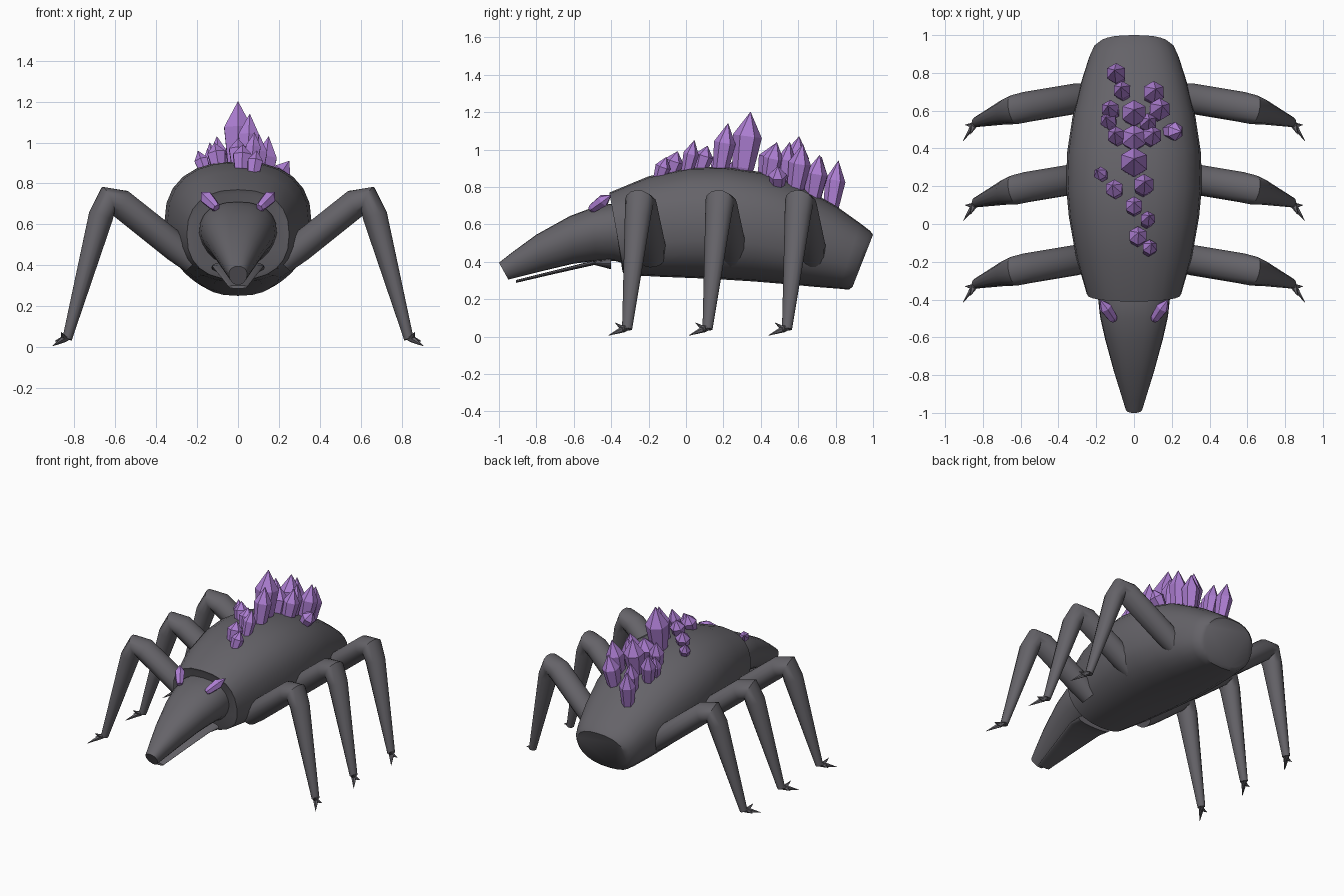
import bpy, bmesh, math
from mathutils import Vector

cube = bpy.data.objects.get("Cube")
if cube:
    bpy.data.objects.remove(cube)


def material(name, rgb):
    m = bpy.data.materials.new(name)
    m.use_nodes = True
    m.diffuse_color = (*rgb, 1)
    m.node_tree.nodes["Principled BSDF"].inputs["Base Color"].default_value = (*rgb, 1)
    return m


HIDE = material("dark grey hide", (0.13, 0.125, 0.14))
CRYSTAL = material("violet crystal", (0.42, 0.21, 0.65))


def loft(name, rings, mat, smooth=True, mirror=False):
    """Skin a list of equal rings and close both ends."""
    bm = bmesh.new()
    loops = [[bm.verts.new(p) for p in ring] for ring in rings]
    n = len(loops[0])
    for a, b in zip(loops, loops[1:]):
        for i in range(n):
            j = (i + 1) % n
            bm.faces.new((a[i], a[j], b[j], b[i]))
    bm.faces.new(loops[0])
    bm.faces.new(loops[-1])
    bmesh.ops.recalc_face_normals(bm, faces=bm.faces)
    mesh = bpy.data.meshes.new(name)
    bm.to_mesh(mesh)
    bm.free()
    mesh.materials.append(mat)
    if smooth:
        for p in mesh.polygons:
            p.use_smooth = True
        mesh.set_sharp_from_angle(angle=math.radians(40))
    ob = bpy.data.objects.new(name, mesh)
    bpy.context.collection.objects.link(ob)
    if mirror:
        ob.modifiers.new("mirror", 'MIRROR').use_mirror_merge = False
    return ob


def section(yt, zt, yb, zb, half, power=2.4, keel=0.0, n=24):
    """Rounded cross-section between a top and a bottom point; keel narrows its base."""
    top, bottom = Vector((0, yt, zt)), Vector((0, yb, zb))
    mid, up = (top + bottom) / 2, (top - bottom) / 2
    pts = []
    for i in range(n):
        a = math.tau * i / n
        c, s = math.cos(a), math.sin(a)
        x = math.copysign(abs(c) ** (2 / power), c)
        v = math.copysign(abs(s) ** (2 / power), s)
        pts.append(mid + up * v + Vector((half * x * (1 + keel * min(v, 0)), 0, 0)))
    return pts


def tube(points, radii, n=12, wide=1.0):
    """Rings along a path, mitred at the bends."""
    pts = [Vector(p) for p in points]
    rings = []
    for i, p in enumerate(pts):
        t = Vector()
        if i:
            t += (p - pts[i - 1]).normalized()
        if i < len(pts) - 1:
            t += (pts[i + 1] - p).normalized()
        t.normalize()
        ref = Vector((0, 1, 0)) if abs(t.y) < 0.8 else Vector((1, 0, 0))
        side = (ref - t * ref.dot(t)).normalized()
        other = t.cross(side)
        rings.append([p + radii[i] * (side * wide * math.cos(math.tau * k / n)
                                      + other * math.sin(math.tau * k / n)) for k in range(n)])
    return rings


# Body shell: top y, top z, bottom y, bottom z, half width
body = [
    (-.40, .75, -.34, .35, .235), (-.41, .77, -.33, .33, .25),
    (-.2, .857, -.14, .32, .308), (.02, .903, .06, .312, .345),
    (.2, .908, .2, .305, .36), (.4, .88, .36, .295, .354),
    (.6, .815, .54, .28, .325), (.8, .70, .70, .265, .28),
    (.93, .607, .82, .256, .24), (.985, .565, .87, .251, .215),
    (1.0, .545, .89, .265, .19)]
loft("body", [section(*s) for s in body], HIDE)

# Tapered head and slim lower jaw
head = [
    (-.30, .71, -.30, .38, .19), (-.41, .71, -.38, .405, .19),
    (-.50, .69, -.48, .405, .18), (-.62, .645, -.60, .39, .153),
    (-.80, .545, -.77, .35, .105), (-.93, .45, -.89, .32, .066),
    (-1.0, .395, -.95, .305, .045)]
loft("head", [section(*s, keel=0.2) for s in head], HIDE)
jaw = [
    (-.40, .42, -.40, .36, .13), (-.50, .405, -.49, .383, .125),
    (-.70, .355, -.70, .336, .085), (-.91, .302, -.91, .287, .045)]
loft("lower_jaw", [section(*s) for s in jaw], HIDE)

# Three pairs of bent legs with clawed feet
leg_path = [(.22, .25, .415), (.30, .24, .485), (.57, .195, .70),
            (.635, .18, .72), (.67, .172, .64), (.835, .115, .04)]
leg_radii = [.06, .072, .072, .07, .062, .024]
claw_tips = [(.905, .015, .006), (.895, .10, .03), (.865, .05, .075)]
for label, dy in (("front", -.43), ("middle", 0), ("rear", .425)):
    def move(p):
        return Vector(p) + Vector((0, dy, 0))
    loft(label + "_legs", tube([move(p) for p in leg_path], leg_radii, 14, 1.12), HIDE, mirror=True)
    for k, tip in enumerate(claw_tips):
        rings = tube([move((.835, .12, .05)), move((.85, .095, .04)), move(tip)], [.018, .018, .001], 6)
        loft(f"{label}_claws_{k + 1}", rings, HIDE, mirror=True)


def crystal(name, base, tip, r, mirror=False):
    base, tip = Vector(base), Vector(tip)
    path = [base.lerp(tip, t) for t in (0, .12, .62, 1)]
    loft(name, tube(path, [r * .5, r * .75, r, r * .02], 6), CRYSTAL, False, mirror)


def back_height(y):
    for a, b in zip(body[1:], body[2:]):
        if a[0] <= y <= b[0]:
            return a[1] + (b[1] - a[1]) * (y - a[0]) / (b[0] - a[0])
    return body[-1][1]


# Crystals along the back: x, y, tip height, radius
cluster = [
    (0, .32, 1.20, .078), (.05, .20, 1.14, .058), (0, .58, 1.07, .07),
    (0, .45, 1.03, .07), (0, .09, 1.02, .05), (.07, .02, 1.05, .042),
    (.02, -.07, .99, .052), (.08, -.13, .96, .042), (-.10, .18, 1.0, .05),
    (-.17, .26, .96, .038), (-.09, .46, 1.03, .05), (.09, .46, 1.04, .055),
    (.13, .60, 1.03, .06), (.10, .69, .97, .06), (-.06, .70, .96, .05),
    (-.09, .79, .94, .055), (-.12, .60, 1.0, .05), (-.13, .54, .97, .045),
    (.07, .53, 1.04, .05)]
for k, (x, y, z, r) in enumerate(cluster):
    floor = back_height(y) - .03 - abs(x) * .2
    crystal(f"back_crystal_{k + 1}", (x * .9, y - .02, floor), (x * 1.15, y + .025, z), r)
crystal("side_crystal", (.17, .49, .79), (.25, .49, .91), .05)

# Small crystals on the brow
crystal("brow_crystals", (.105, -.51, .68), (.18, -.40, .757), .035, mirror=True)
